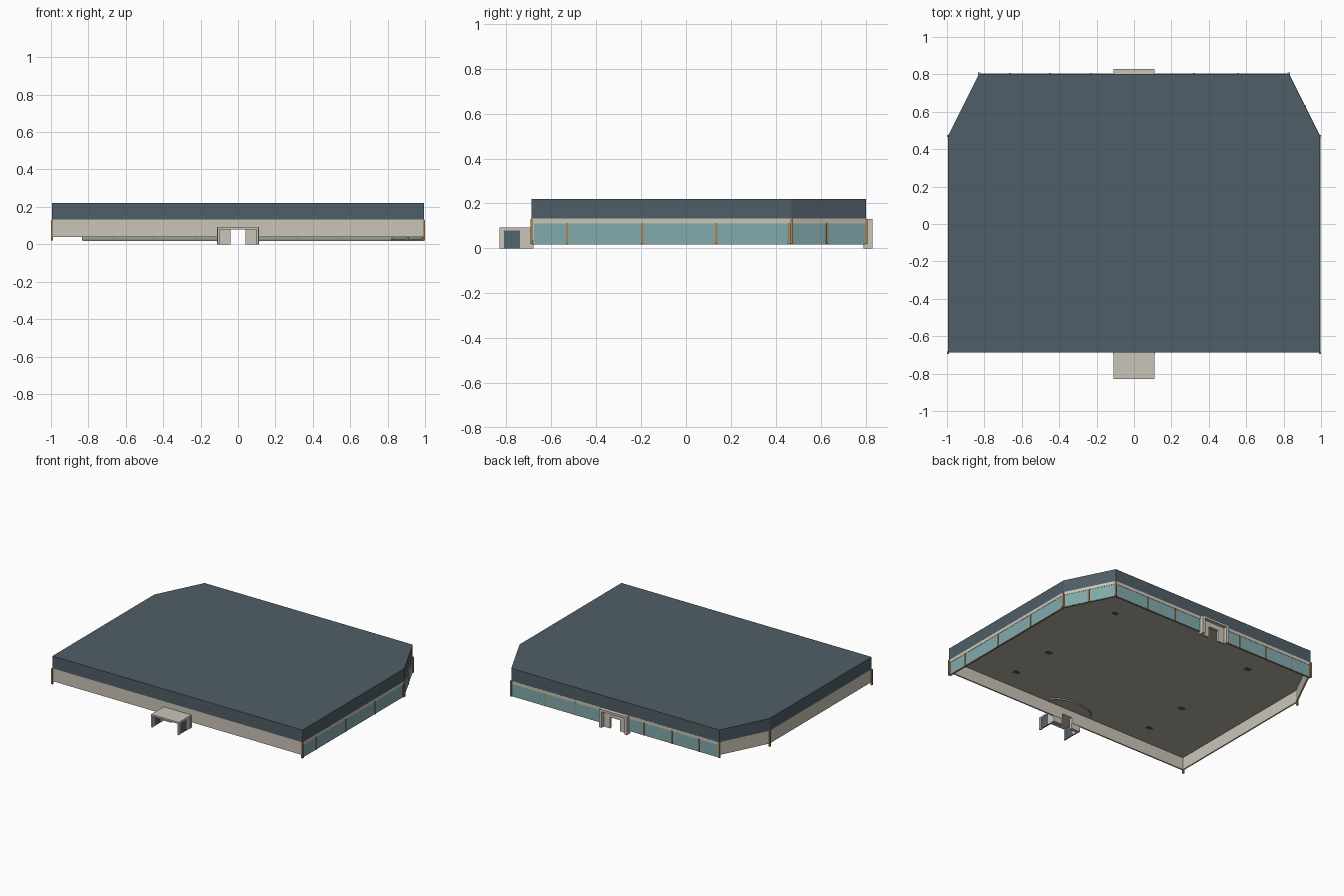
import bpy, bmesh, math
from mathutils import Vector

if "Cube" in bpy.data.objects:
    bpy.data.objects.remove(bpy.data.objects["Cube"])


def material(name, rgb):
    m = bpy.data.materials.new(name)
    m.diffuse_color = (*rgb, 1)
    m.use_nodes = True
    m.node_tree.nodes["Principled BSDF"].inputs["Base Color"].default_value = m.diffuse_color
    return m


SLATE = material("slate_blue", (0.080, 0.112, 0.135))
PANEL = material("porch_panel_blue", (0.090, 0.125, 0.155))
BEIGE = material("warm_beige", (0.60, 0.56, 0.475))
GLASS = material("teal_glass", (0.225, 0.405, 0.42))
BRONZE = material("bronze_trim", (0.40, 0.24, 0.095))
CEIL = material("ceiling_taupe", (0.46, 0.43, 0.36))
DARK = material("dark_fitting", (0.11, 0.10, 0.085))


def prism(name, outline, z0, z1, mat):
    """Vertical extrusion of a closed outline."""
    bm = bmesh.new()
    face = bm.faces.new([bm.verts.new((x, y, z0)) for x, y in outline])
    ext = bmesh.ops.extrude_face_region(bm, geom=[face])["geom"]
    for v in ext:
        if isinstance(v, bmesh.types.BMVert):
            v.co.z = z1
    bmesh.ops.recalc_face_normals(bm, faces=bm.faces)
    mesh = bpy.data.meshes.new(name)
    bm.to_mesh(mesh)
    bm.free()
    mesh.materials.append(mat)
    obj = bpy.data.objects.new(name, mesh)
    bpy.context.collection.objects.link(obj)
    return obj


def box(name, x0, x1, y0, y1, z0, z1, mat):
    return prism(name, [(x0, y0), (x1, y0), (x1, y1), (x0, y1)], z0, z1, mat)


def slab(name, p, q, z0, z1, inner, outer, mat):
    """Wall strip from p to q, between two offsets along its outward normal."""
    p, q = Vector(p), Vector(q)
    d = (q - p).normalized()
    n = Vector((d.y, -d.x))
    pts = [p + n * outer, q + n * outer, q + n * inner, p + n * inner]
    return prism(name, pts, z0, z1, mat)


def mullion(name, p, q, t, width=0.010, z1=0.113):
    """Upright bar at fraction t of the wall line."""
    p, q = Vector(p), Vector(q)
    d = (q - p).normalized() * width / 2
    c = p.lerp(q, t)
    slab(name, c - d, c + d, 0.02, z1, -0.009, 0.003, BRONZE)


# Footprint corners, counter-clockwise
FL, FR = (-0.995, -0.688), (0.995, -0.688)
BR1, BR2 = (0.995, 0.47), (0.828, 0.803)
BL2, BL1 = (-0.828, 0.803), (-0.995, 0.47)
OUTLINE = [FL, FR, BR1, BR2, BL2, BL1]

# Roof block and ceiling
prism("roof", OUTLINE, 0.132, 0.22, SLATE)
prism("ceiling", [(x * 0.996, y * 0.996) for x, y in OUTLINE], 0.128, 0.132, CEIL)

# Solid walls: front with a doorway, left side and left chamfer
Y_F = FL[1]
slab("front_wall_left", FL, (-0.04, Y_F), 0.04, 0.132, -0.01, 0, BEIGE)
slab("front_wall_right", (0.04, Y_F), FR, 0.04, 0.132, -0.01, 0, BEIGE)
slab("front_wall_lintel", (-0.04, Y_F), (0.04, Y_F), 0.08, 0.132, -0.01, 0, BEIGE)
slab("left_wall", BL1, FL, 0.04, 0.132, -0.01, 0, BEIGE)
slab("left_chamfer_wall", BL2, BL1, 0.04, 0.132, -0.01, 0, BEIGE)

# Glazed walls: glass, inner bottom rail and beige head band
Y_B = BR2[1]
glazed = [("right", FR, BR1), ("right_chamfer", BR1, BR2),
          ("back_right", BR2, (0.11, Y_B)), ("back_left", (-0.11, Y_B), BL2)]
for side, p, q in glazed:
    slab(side + "_glass", p, q, 0.02, 0.11, -0.006, -0.001, GLASS)
    slab(side + "_rail", p, q, 0.018, 0.027, -0.012, -0.005, BRONZE)
    slab(side + "_band", p, q, 0.11, 0.132, -0.008, 0.001, BEIGE)

# Mullions along the glazing
for i, y in enumerate((-0.53, -0.195, 0.135, 0.457)):
    mullion(f"right_mullion_{i}", FR, BR1, (y - FR[1]) / (BR1[1] - FR[1]))
mullion("chamfer_mullion", BR1, BR2, 0.48)
for i, x in enumerate((0.555, 0.32, -0.228, -0.45, -0.665)):
    mullion(f"back_mullion_{i}", BR2, BL2, (BR2[0] - x) / (BR2[0] - BL2[0]), 0.008)

# Corner posts
for i, (x, y) in enumerate(OUTLINE):
    r = 0.006
    box(f"corner_post_{i}", x - r, x + r, y - r, y + r, 0.02, 0.131, BRONZE)

# Front porch: canopy, and on each side a post, blue panel and jamb
box("porch_canopy", -0.11, 0.11, -0.83, -0.685, 0.08, 0.092, BEIGE)
for s, side in ((-1, "left"), (1, "right")):
    def part(name, a, b, y0, y1, z1, mat):
        box(f"porch_{side}_{name}", min(s * a, s * b), max(s * a, s * b), y0, y1, 0, z1, mat)
    part("post", 0.099, 0.11, -0.83, -0.81, 0.081, BEIGE)
    part("panel", 0.101, 0.108, -0.81, -0.74, 0.081, PANEL)
    part("side", 0.099, 0.11, -0.74, -0.69, 0.081, BEIGE)
    part("jamb", 0.04, 0.112, -0.70, -0.68, 0.091, BEIGE)

# Back portal: roof slab, deep side piers, recessed wall around the opening
box("portal_top", -0.11, 0.11, 0.79, 0.83, 0.115, 0.131, BEIGE)
box("portal_lintel", -0.04, 0.04, 0.79, 0.806, 0.08, 0.116, BEIGE)
for s, side in ((-1, "left"), (1, "right")):
    xs = sorted((s * 0.09, s * 0.11))
    box(f"portal_{side}_pier", *xs, 0.79, 0.83, 0, 0.116, BEIGE)
    xs = sorted((s * 0.04, s * 0.091))
    box(f"portal_{side}_wall", *xs, 0.79, 0.806, 0, 0.116, BEIGE)

# Small dark ceiling fittings in two rows
for x in (-0.565, 0.565):
    for y in (0.48, -0.19, -0.52):
        box("ceiling_fitting", x - 0.02, x + 0.02, y - 0.013, y + 0.013, 0.124, 0.129, DARK)

# Curved bulkhead strip inside the front entrance
N = 16
arc = [(0.175 * math.cos(math.pi * i / N), 0.085 * math.sin(math.pi * i / N)) for i in range(N + 1)]
outer = [(x, -0.655 + y) for x, y in arc]
inner = [(x * 0.95, -0.655 + y * 0.93) for x, y in reversed(arc)]
prism("entrance_bulkhead", outer + inner, 0.119, 0.129, CEIL)
